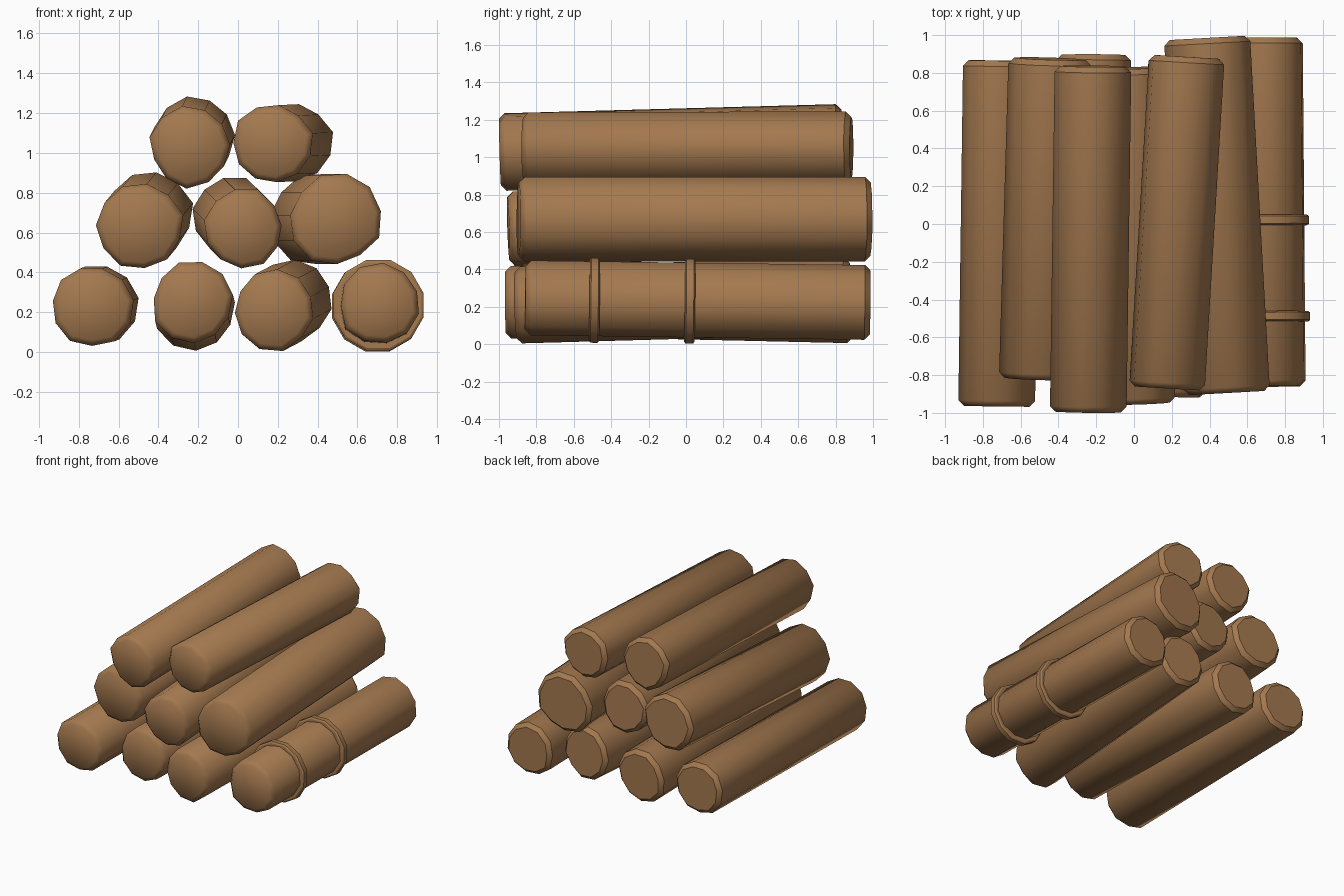
import bpy, bmesh, math, random
from mathutils import Vector

if "Cube" in bpy.data.objects:
    bpy.data.objects.remove(bpy.data.objects["Cube"])

random.seed(4)
wood = bpy.data.materials.new("brown wood")
wood.diffuse_color = (0.37, 0.19, 0.078, 1)
wood.use_nodes = True
wood.node_tree.nodes["Principled BSDF"].inputs["Base Color"].default_value = wood.diffuse_color
SIDES = 11


def finish(bm, name):
    bmesh.ops.recalc_face_normals(bm, faces=bm.faces)
    for f in bm.faces:
        f.smooth = True
    mesh = bpy.data.meshes.new(name)
    bm.to_mesh(mesh)
    bm.free()
    mesh.materials.append(wood)
    obj = bpy.data.objects.new(name, mesh)
    bpy.context.collection.objects.link(obj)
    return obj


def frame(a, b):
    d = (b - a).normalized()
    u = Vector((0, 0, 1)).cross(d).normalized()
    return d, u, d.cross(u)


def bridge(bm, r0, r1):
    n = len(r0)
    return [bm.faces.new((r0[i], r0[(i + 1) % n], r1[(i + 1) % n], r1[i])) for i in range(n)]


# Slightly irregular log: chamfered ends, soft front, crisp back
def log(name, front, back, r):
    a, b = Vector(front), Vector(back)
    d, u, v = frame(a, b)
    length = (b - a).length
    phase = random.uniform(0, 1)
    shape = [random.uniform(0.96, 1.06) for _ in range(SIDES)]
    bm = bmesh.new()
    rings = []
    for t, inset in ((0, 0.03), (0.03, 0), (length - 0.03, 0), (length, 0.03)):
        ring = []
        for i in range(SIDES):
            ang = 2 * math.pi * (i + phase) / SIDES
            k = r * shape[i] - inset
            ring.append(bm.verts.new(a + d * t + (u * math.cos(ang) + v * math.sin(ang)) * k))
        rings.append(ring)
    for r0, r1 in zip(rings, rings[1:]):
        bridge(bm, r0, r1)
    bm.faces.new(rings[0][::-1])
    bm.faces.new(rings[3])
    for ring in rings[2:]:
        for i in range(SIDES):
            bm.edges.get((ring[i], ring[(i + 1) % SIDES])).smooth = False
    finish(bm, name)


# Raised band wrapped around a log
def band(name, centre, axis, outer, inner, width):
    c = Vector(centre)
    d, u, v = frame(c, c + Vector(axis))
    h, n = width / 2, 12
    profile = ((-h, inner), (-h, outer - 0.012), (-h + 0.008, outer),
               (h - 0.008, outer), (h, outer - 0.012), (h, inner))
    bm = bmesh.new()
    rings = [[bm.verts.new(c + d * t + (u * math.cos(2 * math.pi * (i + .5) / n)
                                        + v * math.sin(2 * math.pi * (i + .5) / n)) * k)
              for i in range(n)] for t, k in profile]
    for j in range(len(rings)):
        bridge(bm, rings[j], rings[(j + 1) % len(rings)])
    for ring in rings:
        for i in range(n):
            bm.edges.get((ring[i], ring[(i + 1) % n])).smooth = False
    finish(bm, name)


# Front centre, back centre, radius
logs = {
    "bottom_log_1": ((-0.735, -0.965, 0.23), (-0.71, 0.865, 0.24), 0.203),
    "bottom_log_2": ((-0.23, -0.875, 0.25), (-0.22, 0.895, 0.21), 0.2),
    "bottom_log_3": ((0.18, -0.91, 0.21), (0.275, 0.88, 0.26), 0.2),
    "bottom_log_4": ((0.71, -0.86, 0.24), (0.695, 0.985, 0.215), 0.2),
    "middle_log_1": ((-0.495, -0.82, 0.63), (-0.445, 0.875, 0.69), 0.215),
    "middle_log_2": ((0.03, -0.95, 0.62), (-0.03, 0.825, 0.68), 0.197),
    "middle_log_3": ((0.49, -0.895, 0.665), (0.385, 0.985, 0.665), 0.226),
    "top_log_1": ((-0.24, -0.995, 1.03), (-0.215, 0.835, 1.08), 0.2),
    "top_log_2": ((0.17, -0.87, 1.045), (0.275, 0.885, 1.05), 0.2),
}
for name, (f, b, r) in logs.items():
    log(name, f, b, r)

# Two bands on the outer right bottom log
for i, (x, y, z) in enumerate(((0.705, -0.49, 0.235), (0.7, 0.02, 0.23))):
    band("bark_band_%d" % (i + 1), (x, y, z), (-0.008, 1, -0.013), 0.235, 0.19, 0.055)
